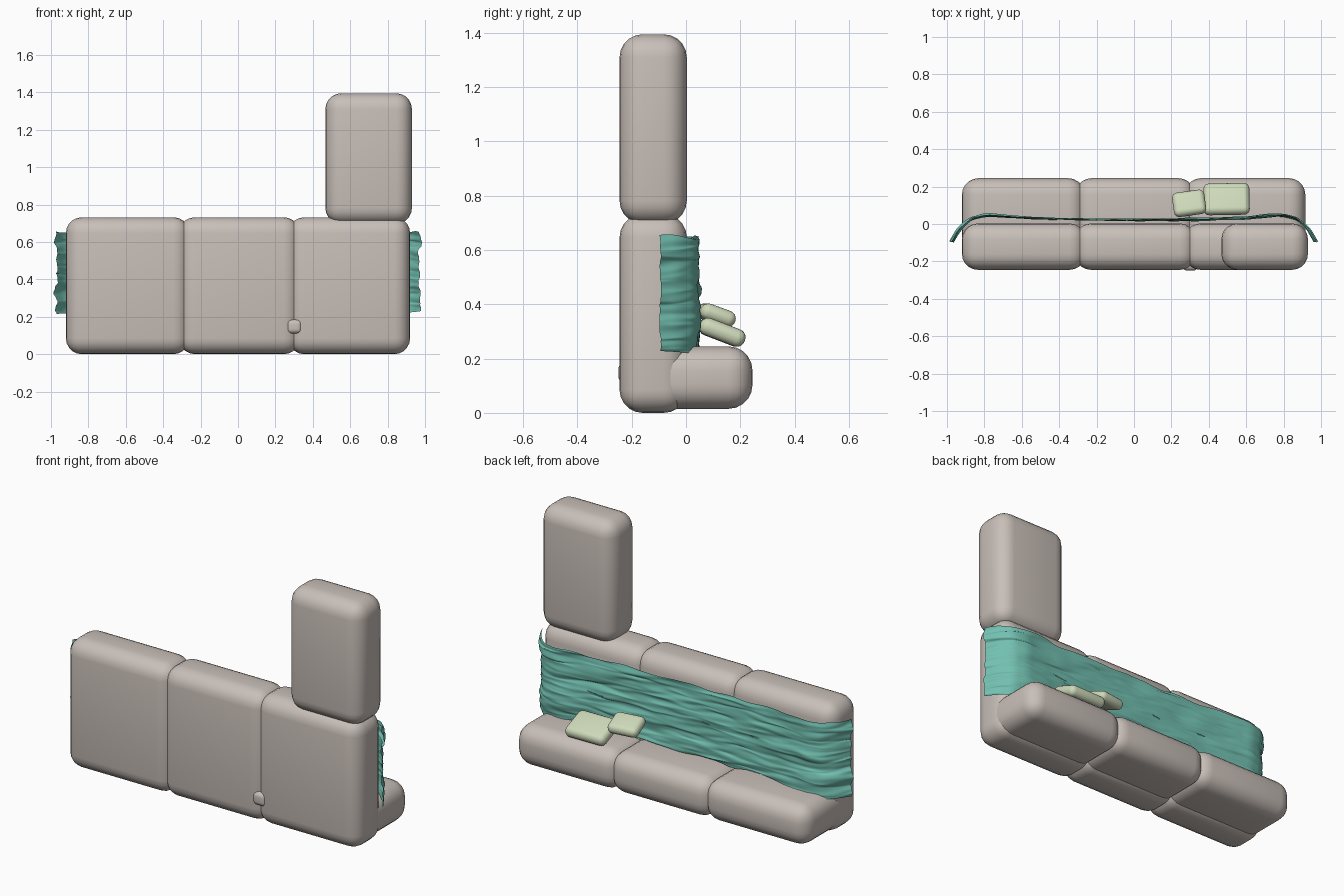
import bpy
import bmesh
from math import radians
from mathutils import Vector, Matrix, Euler, noise

if "Cube" in bpy.data.objects:
    bpy.data.objects.remove(bpy.data.objects["Cube"], do_unlink=True)


def material(name, rgb):
    m = bpy.data.materials.new(name)
    m.use_nodes = True
    m.diffuse_color = (*rgb, 1)
    m.node_tree.nodes["Principled BSDF"].inputs["Base Color"].default_value = (*rgb, 1)
    return m


BEIGE = material("beige fabric", (0.58, 0.52, 0.48))
TEAL = material("teal cloth", (0.17, 0.53, 0.44))
GREEN = material("pale green fabric", (0.62, 0.70, 0.49))


def finish(bm, name, mat):
    for f in bm.faces:
        f.smooth = True
    me = bpy.data.meshes.new(name)
    bm.to_mesh(me)
    bm.free()
    me.materials.append(mat)
    ob = bpy.data.objects.new(name, me)
    bpy.context.collection.objects.link(ob)
    return ob


def cushion(name, low, high, radius, mat, tilt=(0, 0, 0)):
    """Rounded box between two corners, turned about its own centre."""
    low, high = Vector(low), Vector(high)
    bm = bmesh.new()
    bmesh.ops.create_cube(bm, size=1)
    bmesh.ops.scale(bm, vec=high - low, verts=bm.verts)
    bmesh.ops.bevel(bm, geom=bm.edges[:], offset=radius, segments=5,
                    profile=0.5, affect='EDGES', clamp_overlap=True)
    ob = finish(bm, name, mat)
    ob.location = (low + high) / 2
    ob.rotation_euler = [radians(a) for a in tilt]
    return ob


# Three upright cushions and three seat cushions, overlapping at the seams
spans = [("right", -0.92, -0.26), ("middle", -0.315, 0.33), ("left", 0.27, 0.92)]
for side, x0, x1 in spans:
    cushion(side + "_back_cushion", (x0, -0.245, 0), (x1, 0.003, 0.732), 0.085, BEIGE)
    cushion(side + "_seat_cushion", (x0, -0.17, 0.015), (x1 - 0.004, 0.245, 0.245), 0.088, BEIGE)

# Tall cushion standing on the left end
cushion("tall_cushion", (0.467, -0.245, 0.697), (0.93, 0.003, 1.395), 0.085, BEIGE)

# Small bulge in the front seam
cushion("seam_bulge", (0.26, -0.249, 0.11), (0.342, -0.2, 0.185), 0.024, BEIGE)

# Loose pillows
cushion("large_pillow", (0.372, 0.045, 0.264), (0.618, 0.221, 0.33), 0.031, GREEN, (-21, 0, 1))
cushion("small_pillow", (0.208, 0.043, 0.33), (0.382, 0.178, 0.39), 0.029, GREEN, (-20, 0, 8))

# Draped cloth: a wrinkled sheet swept along a path that hooks round both ends
half = [(0, 0.022), (0.3, 0.024), (0.6, 0.034), (0.79, 0.05), (0.87, 0.03),
        (0.93, -0.025), (0.975, -0.1)]
path = [Vector((-x, y)) for x, y in reversed(half[1:])] + [Vector(p) for p in half]
lengths = [0]
for a, b in zip(path, path[1:]):
    lengths.append(lengths[-1] + (b - a).length)


def along(t):
    """Point at a distance t along the path."""
    t = min(max(t, 0), lengths[-1])
    for i in range(len(path) - 1):
        if t <= lengths[i + 1]:
            f = (t - lengths[i]) / (lengths[i + 1] - lengths[i])
            return path[i].lerp(path[i + 1], f)
    return path[-1]


COLS, ROWS = 160, 90
bm = bmesh.new()
grid = []
for i in range(COLS + 1):
    s = lengths[-1] * i / COLS
    p = (along(s - 0.02) + along(s) + along(s + 0.02)) / 3
    d = along(s + 0.02) - along(s - 0.02)
    normal = Vector((-d.y, d.x)).normalized()
    end = max(0, abs(p.x) - 0.7) / 0.3
    column = []
    for j in range(ROWS + 1):
        v = j / ROWS
        edge = 0.012 * noise.noise(Vector((s * 6, 5 * round(v), 3)))
        z = 0.25 - 0.04 * end + (0.395 + 0.045 * end) * v + edge
        folds = noise.noise(Vector((s * 2.5, z * 16 + s, 0)))
        fine = noise.noise(Vector((s * 6, z * 48 + s * 2, 7)))
        out = 0.012 * folds + 0.007 * fine
        q = p + normal * out
        if abs(p.x) < 0.86:
            q.y = max(q.y, 0.007)
        ragged = 0.025 * noise.noise(Vector((2, z * 14, 9))) * end
        z += 0.014 * noise.noise(Vector((s * 5, z * 30, 4)))
        column.append(bm.verts.new((q.x + ragged * (1 if p.x > 0 else -1), q.y, z)))
    grid.append(column)
for a, b in zip(grid, grid[1:]):
    for j in range(ROWS):
        bm.faces.new((a[j], a[j + 1], b[j + 1], b[j]))
finish(bm, "draped_cloth", TEAL)
